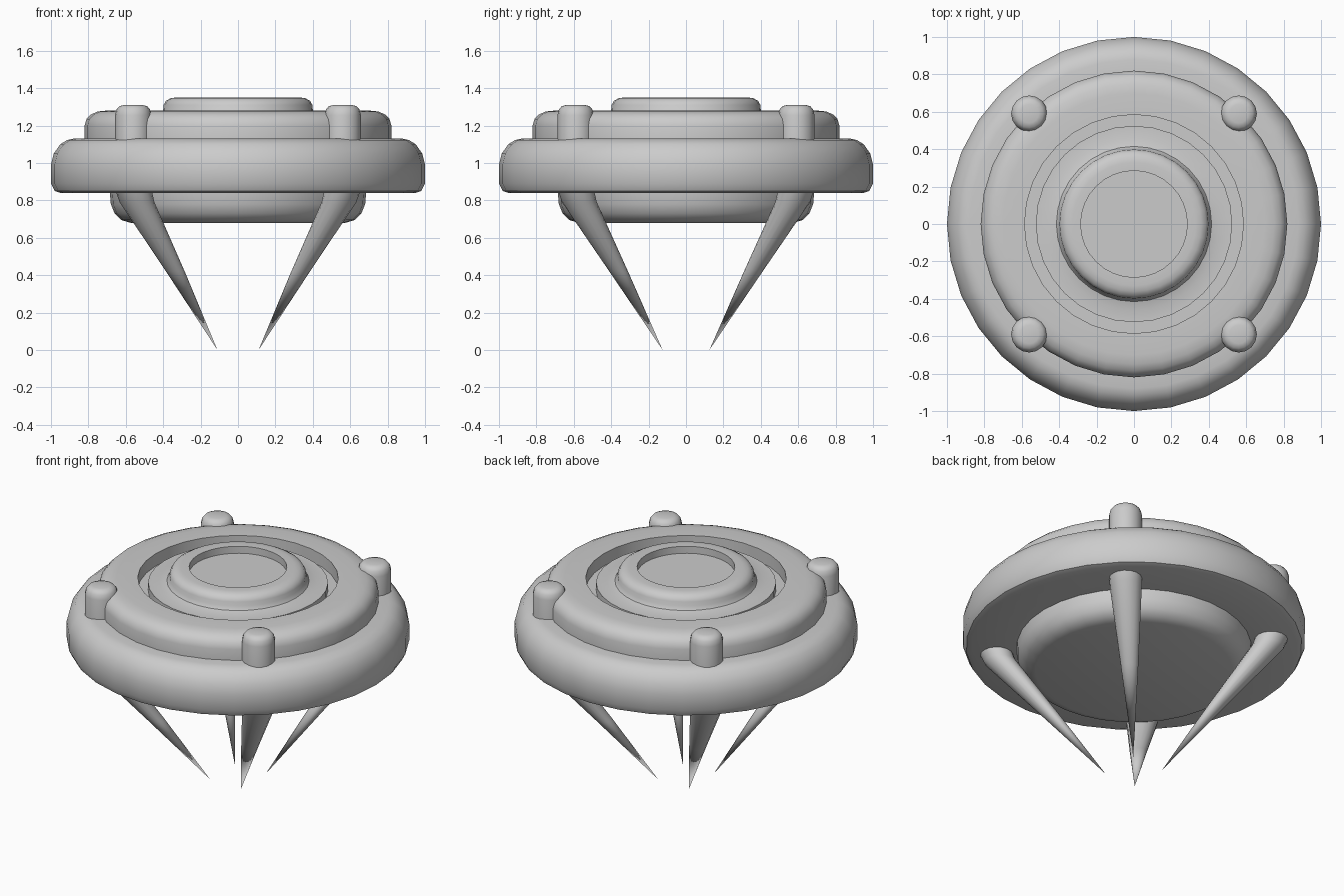
import bpy, bmesh
from math import sin, cos, tau, radians

if "Cube" in bpy.data.objects:
    bpy.data.objects.remove(bpy.data.objects["Cube"])


def loft(name, rings, sides):
    """Stack horizontal rings (x, y, z, radius), listed so the outside faces out."""
    bm = bmesh.new()
    loops = []
    for x, y, z, r in rings:
        if r == 0:
            loops.append([bm.verts.new((x, y, z))] * sides)
        else:
            loops.append([bm.verts.new((x + r * cos(tau * i / sides),
                                        y + r * sin(tau * i / sides), z))
                          for i in range(sides)])
    for a, b in zip(loops, loops[1:]):
        for i in range(sides):
            j = (i + 1) % sides
            bm.faces.new(list(dict.fromkeys((a[i], a[j], b[j], b[i]))))
    me = bpy.data.meshes.new(name)
    bm.to_mesh(me)
    bm.free()
    ob = bpy.data.objects.new(name, me)
    bpy.context.collection.objects.link(ob)
    bpy.ops.object.select_all(action='DESELECT')
    ob.select_set(True)
    bpy.context.view_layer.objects.active = ob
    bpy.ops.object.shade_smooth_by_angle(angle=radians(42))
    return ob


def lathe(name, profile, sides=32):
    return loft(name, [(0, 0, z, r) for r, z in profile], sides)


# Shallow bowl under the hull
lathe("lower_bowl", [(0, .68), (.575, .68), (.625, .695), (.66, .73),
                     (.68, .78), (.685, .84)])

# Wide main disc
lathe("main_disc", [(.66, .84), (.95, .84), (.98, .85), (1, .89), (1, .99),
                    (.985, 1.05), (.95, 1.1), (.915, 1.122), (.88, 1.13),
                    (.78, 1.13)])

# Raised collar with a moat inside it
lathe("upper_collar", [(.82, 1.12), (.82, 1.2), (.81, 1.235), (.785, 1.26),
                       (.75, 1.275), (.70, 1.28), (.585, 1.28), (.585, 1.2),
                       (.50, 1.2)])

# Central platform flaring up to a rounded rim with a sunken top
lathe("central_hub", [(.525, 1.19), (.525, 1.25), (.46, 1.25), (.415, 1.262),
                      (.40, 1.285), (.398, 1.31), (.385, 1.332), (.36, 1.346),
                      (.33, 1.35), (.285, 1.35), (.285, 1.305), (0, 1.305)])

# Four rounded posts on top and four pointed legs below
for sx, xname in ((-1, "left"), (1, "right")):
    for sy, yname in ((-1, "front"), (1, "back")):
        x, y = .56 * sx, .59 * sy
        loft(f"{yname}_{xname}_post",
             [(x, y, z, r) for r, z in ((.097, 1.08), (.097, 1.255), (.09, 1.285),
                                        (.075, 1.303), (.05, 1.31), (0, 1.31))], 16)
        loft(f"{yname}_{xname}_leg",
             [(.11 * sx, .125 * sy, 0, 0),
              (.335 * sx, .36 * sy, .42, .05),
              (.54 * sx, .57 * sy, .79, .093),
              (x, y, .86, .097)], 16)
